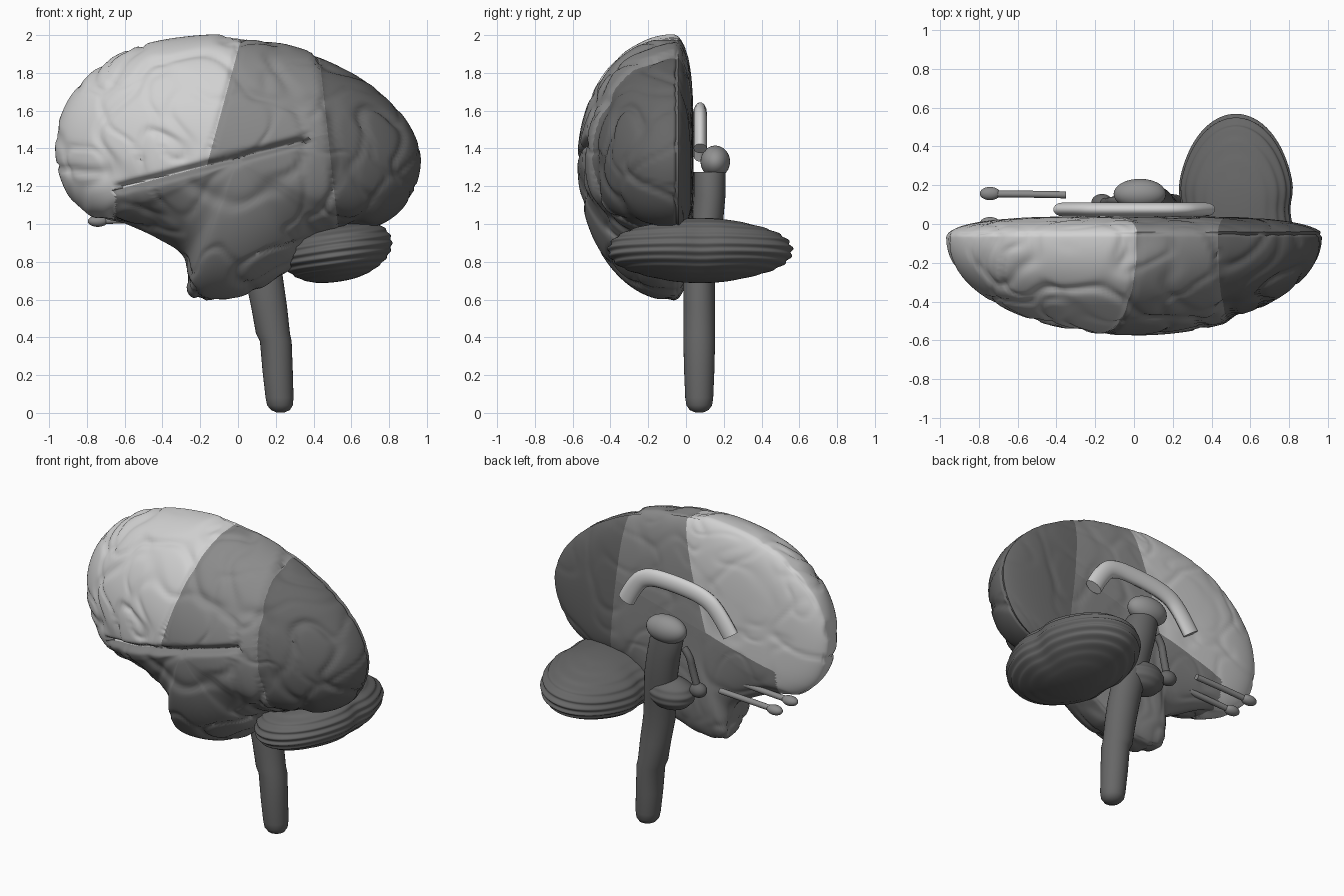
import bpy, bmesh, math
from mathutils import Vector, noise

if "Cube" in bpy.data.objects:
    bpy.data.objects.remove(bpy.data.objects["Cube"])


def material(name, v):
    m = bpy.data.materials.new(name)
    m.use_nodes = True
    m.diffuse_color = (v, v, v, 1)
    m.node_tree.nodes["Principled BSDF"].inputs["Base Color"].default_value = (v, v, v, 1)
    return m


LIGHT = material("light grey", 0.64)
MID = material("mid grey", 0.26)
LOWER = material("lower mid grey", 0.23)
DARK = material("dark grey", 0.135)
STEM = material("stem grey", 0.135)
PALE = material("soft grey", 0.29)


def finish(ob, angle=50):
    bpy.ops.object.select_all(action='DESELECT')
    ob.select_set(True)
    bpy.context.view_layer.objects.active = ob
    if ob.type == 'CURVE':
        bpy.ops.object.convert(target='MESH')
        ob = bpy.context.object
    bpy.ops.object.shade_smooth_by_angle(angle=math.radians(angle))
    return ob


def mesh_object(name, bm, mats, angle=50):
    bmesh.ops.recalc_face_normals(bm, faces=bm.faces)
    me = bpy.data.meshes.new(name)
    bm.to_mesh(me)
    bm.free()
    for m in mats:
        me.materials.append(m)
    ob = bpy.data.objects.new(name, me)
    bpy.context.collection.objects.link(ob)
    return finish(ob, angle)


def skin(bm, rings):
    """Join closed rings of points into a capped shell."""
    rows = [[bm.verts.new(p) for p in ring] for ring in rings]
    n = len(rows[0])
    for a, b in zip(rows, rows[1:]):
        for i in range(n):
            j = (i + 1) % n
            bm.faces.new((a[i], a[j], b[j], b[i]))
    bm.faces.new(rows[0])
    bm.faces.new(rows[-1])


def ball(name, centre, size, mat, shape=None, segs=32):
    bm = bmesh.new()
    bmesh.ops.create_uvsphere(bm, u_segments=segs, v_segments=segs, radius=1)
    for v in bm.verts:
        p = shape(v.co) if shape else v.co
        v.co = Vector(centre) + Vector([a * b for a, b in zip(p, size)])
    return mesh_object(name, bm, [mat], 80)


def tube(name, pts, radius, mat):
    cu = bpy.data.curves.new(name, 'CURVE')
    cu.dimensions = '3D'
    cu.bevel_depth = radius
    cu.bevel_resolution = 5
    cu.use_fill_caps = True
    sp = cu.splines.new('NURBS')
    sp.points.add(len(pts) - 1)
    for q, p in zip(sp.points, pts):
        q.co = (*p, 1)
    sp.order_u = 3
    sp.use_endpoint_u = True
    sp.resolution_u = 10
    cu.materials.append(mat)
    ob = bpy.data.objects.new(name, cu)
    bpy.context.collection.objects.link(ob)
    return finish(ob)


# Half brain: side outline swept into a domed outer face and a flat inner face
OUTLINE = [(-.965, 1.35), (-.955, 1.52), (-.885, 1.68), (-.755, 1.82), (-.6, 1.915), (-.4, 1.975),
           (-.15, 2.003), (0, 1.995), (.2, 1.965), (.42, 1.9), (.64, 1.795), (.8, 1.675),
           (.92, 1.53), (.98, 1.37), (.96, 1.21), (.88, 1.07), (.76, .985), (.6, .955),
           (.48, .93), (.35, .855), (.28, .76), (.1, .645), (-.1, .595), (-.26, .625),
           (-.285, .82), (-.42, .92), (-.6, 1), (-.74, 1.025), (-.84, 1.08), (-.92, 1.19)]


def smooth_loop(pts, steps):
    out, n = [], len(pts)
    for i in range(n):
        a, b, c, d = (Vector(pts[(i + k) % n]) for k in (-1, 0, 1, 2))
        for s in range(steps):
            t = s / steps
            out.append(b + (c - a) * t / 2 + (a * 2 - b * 5 + c * 4 - d) * t * t / 2
                       + (b * 3 - a - c * 3 + d) * t ** 3 / 2)
    return out


# Lines that part the lobes, as (start, end) in side view
CENTRAL = (Vector((-.17, 1.29)), Vector((0, 1.92)))
FISSURE = (Vector((-.65, 1.18)), Vector((.37, 1.45)))
REAR = (Vector((.53, .98)), Vector((.43, 1.9)))


def side(line, x, z):
    """Signed distance, positive on the left of the line."""
    d = (line[1] - line[0]).normalized()
    return d.x * (z - line[0].y) - d.y * (x - line[0].x)


def along(line, x, z):
    d = line[1] - line[0]
    return (Vector((x, z)) - line[0]).dot(d) / d.length_squared


def dent(dist, width, depth):
    return depth * math.exp(-(dist / width) ** 2)


def fold(co):
    """Depth of the winding surface folds at a point."""
    x, y, z = co
    warp = noise.noise_vector(co * 2.2) * 0.18
    n = noise.noise((co + warp) * 2.8)
    m = noise.noise((co + warp + Vector((5, 3, 1))) * 3.8)
    d = dent(n, .08, .014) + dent(m, .08, .009)
    if y > -.04:
        return d * .35
    if 0 < along(FISSURE, x, z) < 1:
        d += dent(side(FISSURE, x, z), .022, .045)
    if along(CENTRAL, x, z) > 0:
        d += dent(side(CENTRAL, x, z), .014, .012)
    r = side(REAR, x, z)
    return d + (.014 if r < 0 else dent(r, .015, .008))


loop = smooth_loop(OUTLINE, 8)
mid = Vector((0, 1.33))
rings = []
LAYERS = 110
for k in range(1, LAYERS):
    t = math.pi * k / LAYERS
    r = math.sin(t)
    y = -.07 - .505 * math.cos(t) if t < math.pi / 2 else -.07 + .11 * math.sqrt(max(0, 1 - r ** 4))
    rings.append([(q.x, y, q.y) for q in (mid + (p - mid) * r for p in loop)])
bm = bmesh.new()
skin(bm, rings)
bmesh.ops.recalc_face_normals(bm, faces=bm.faces)
bm.normal_update()
for v, p in [(v, v.co - v.normal * fold(v.co)) for v in bm.verts]:
    v.co = p
for a, b in (CENTRAL, FISSURE, REAR):
    d = b - a
    bmesh.ops.bisect_plane(bm, geom=bm.verts[:] + bm.edges[:] + bm.faces[:],
                           plane_co=(a.x, 0, a.y), plane_no=(-d.y, 0, d.x), dist=1e-5)
for f in bm.faces:
    x, y, z = f.calc_center_median()
    above = side(FISSURE, x, z) > 0
    if side(REAR, x, z) < 0:
        f.material_index = 3
    elif x < -.65 or (above and side(CENTRAL, x, z) > 0):
        f.material_index = 0
    else:
        f.material_index = 1 if above else 2
mesh_object("brain_half", bm, [LIGHT, MID, LOWER, DARK], 60)


# Cerebellum: wide ridged lens, pinched in the middle
def ridged(p):
    lat = math.asin(max(-1, min(1, p.z)))
    w = 1 + .016 * math.sin(lat * 24 + 1.5 * p.x * p.x)
    w *= max(math.cos(lat), .2) ** -.15
    pinch = 1 - .08 * math.exp(-(p.y / .16) ** 2)
    x = p.x * w * pinch
    return x, p.y * w, p.z * (1 + .04 * math.cos(p.y * 5)) + .25 * x


ball("cerebellum", (.525, .075, .86), (.3, .487, .16), DARK, ridged, 80)

# Brain stem: stacked rings with a rounded lower tip
STATIONS = [(.225, .002, .02), (.225, .015, .05), (.222, .04, .068), (.22, .08, .074),
            (.21, .22, .08), (.2, .38, .084), (.185, .42, .09), (.165, .56, .095),
            (.14, .7, .1), (.12, .85, .1), (.1, 1, .105), (.07, 1.15, .105),
            (.05, 1.25, .105), (.045, 1.275, .095)]
bm = bmesh.new()
stem_rings = []
for x, z, r in STATIONS:
    y = .07 + .055 * max(0, min(1, (z - .7) / .4))
    ry = min(r, .084)
    stem_rings.append([(x + r * math.cos(i * math.tau / 32), y + ry * math.sin(i * math.tau / 32), z)
                       for i in range(32)])
skin(bm, stem_rings)
mesh_object("brain_stem", bm, [STEM])


# Bulge on the stem, with shallow level ridges
def banded(p):
    w = 1 + .02 * math.sin(p.z * 14)
    return p.x * w, p.y * w, p.z


ball("stem_bulge", (.03, .1, .9), (.145, .115, .1), STEM, banded, 48)
ball("thalamus", (.03, .155, 1.33), (.135, .078, .085), PALE)

# Small gland on its stalk
ball("gland", (-.165, .11, .97), (.055, .045, .045), STEM)
tube("gland_stalk", [(-.07, .12, 1.22), (-.11, .12, 1.18), (-.125, .115, 1.1), (-.16, .11, .98)],
     .022, STEM)

# Arched inner band, flattened sideways
arch = tube("inner_arch", [(.37, 0, 1.4), (.32, 0, 1.5), (.23, 0, 1.59), (.02, 0, 1.59),
                           (-.19, 0, 1.56), (-.29, 0, 1.48), (-.37, 0, 1.36)], .055, LIGHT)
arch.scale.y = .64
arch.location.y = .075

# Pair of nerve rods with swollen tips
for label, y, back in (("left", .155, -.35), ("right", .0, -.42)):
    tube(label + "_nerve_rod", [(back, y - .005, 1.03), (-.55, y, 1.025), (-.74, y, 1.015)], .018, MID)
    ball(label + "_nerve_tip", (-.742, y + .002, 1.015), (.053, .034, .03), MID)
